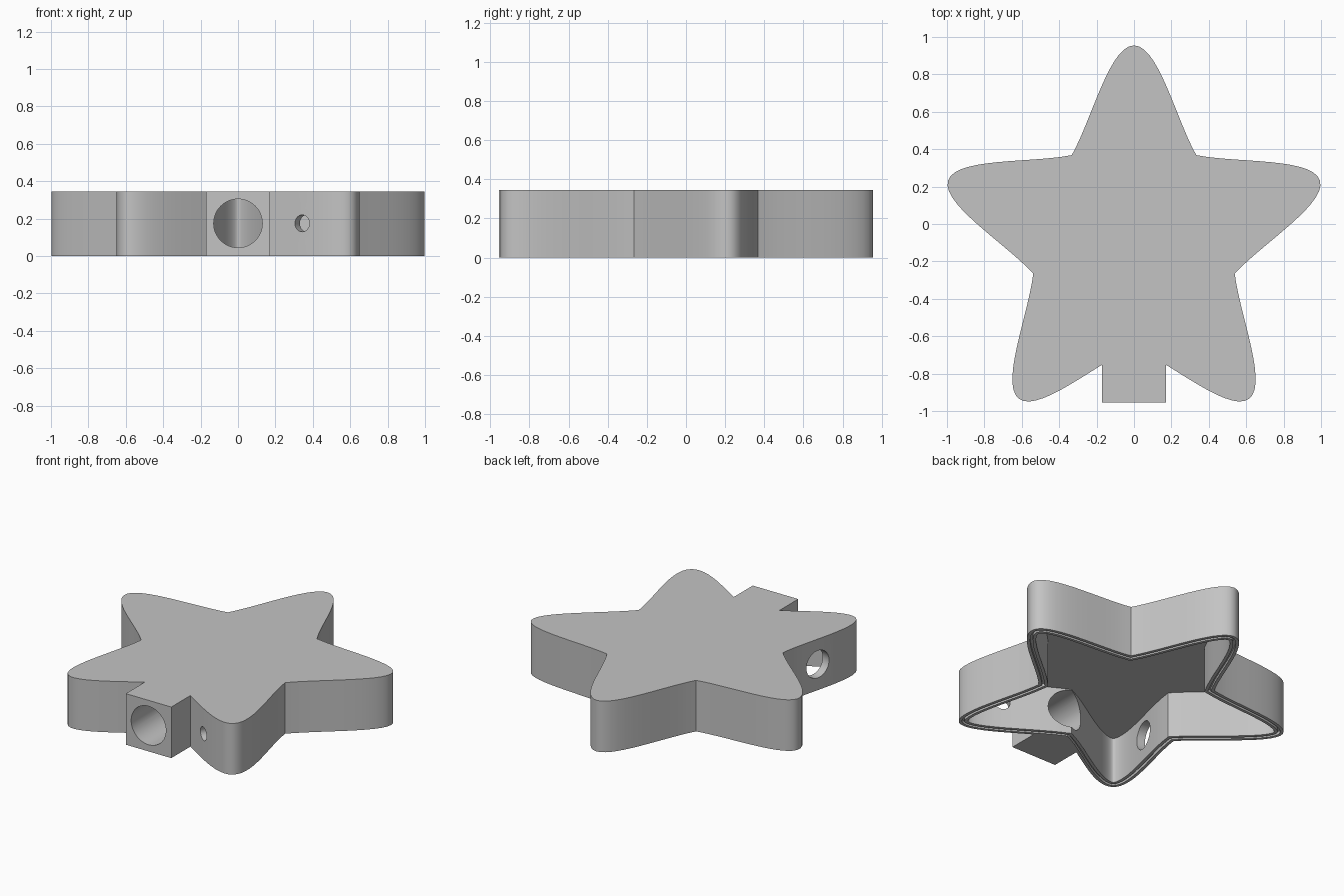
import bpy, bmesh, math
from mathutils import Vector, Matrix

cube = bpy.data.objects.get("Cube")
if cube:
    bpy.data.objects.remove(cube, do_unlink=True)

HEIGHT, CENTRE_Y, MID_Z = 0.345, -0.09, 0.175

grey = bpy.data.materials.new("plain grey")
grey.use_nodes = True
COLOUR = (0.55, 0.55, 0.55, 1)
grey.diffuse_color = COLOUR
grey.node_tree.nodes["Principled BSDF"].inputs["Base Color"].default_value = COLOUR


def make_object(name, bm):
    bmesh.ops.recalc_face_normals(bm, faces=bm.faces)
    mesh = bpy.data.meshes.new(name)
    bm.to_mesh(mesh)
    bm.free()
    mesh.materials.append(grey)
    obj = bpy.data.objects.new(name, mesh)
    bpy.context.collection.objects.link(obj)
    return obj


def stack(name, rings):
    """Join rings of equal point count and cap both ends."""
    bm = bmesh.new()
    loops = [[bm.verts.new(p) for p in ring] for ring in rings]
    n = len(loops[0])
    for a, b in zip(loops, loops[1:]):
        for i in range(n):
            j = (i + 1) % n
            bm.faces.new((a[i], a[j], b[j], b[i]))
    bm.faces.new(loops[0])
    bm.faces.new(loops[-1])
    return make_object(name, bm)


def star_outline(steps=14):
    """Five rounded arms, counter-clockwise, with sharp inner corners."""
    a, b, c, d = (Vector(p) for p in
                  ((0.458, 0.333), (0.65, 0.225), (1.045, 0.13), (1.045, 0)))
    half = []
    for i in range(steps + 1):
        t = i / steps
        s = 1 - t
        half.append(a * s**3 + b * 3 * s * s * t + c * 3 * s * t * t + d * t**3)
    # lower side out to the tip, then the upper side back towards the corner
    arm = [Vector((p.x, -p.y)) for p in half] + half[-2:0:-1]
    points = []
    for k in range(5):
        turn = Matrix.Rotation(math.pi / 2 + k * math.tau / 5, 2)
        points += [turn @ p + Vector((0, CENTRE_Y)) for p in arm]
    return points


def inset(points, dist):
    result = []
    for i, p in enumerate(points):
        e1 = (p - points[i - 1]).normalized()
        e2 = (points[(i + 1) % len(points)] - p).normalized()
        n1, n2 = Vector((-e1.y, e1.x)), Vector((-e2.y, e2.x))
        result.append(p + (n1 + n2) * dist / (1 + n1.dot(n2)))
    return result


def cutter(name, radius, location, direction, length):
    bm = bmesh.new()
    turn = Vector(direction).to_track_quat('Z', 'Y').to_matrix().to_4x4()
    bmesh.ops.create_cone(bm, cap_ends=True, segments=48, radius1=radius,
                          radius2=radius, depth=length,
                          matrix=Matrix.Translation(location) @ turn)
    obj = make_object(name, bm)
    obj.hide_render = True
    return obj


def combine(obj, other, operation):
    mod = obj.modifiers.new(other.name, 'BOOLEAN')
    mod.operation, mod.solver, mod.object = operation, 'EXACT', other
    bpy.context.view_layer.update()
    graph = bpy.context.evaluated_depsgraph_get()
    mesh = bpy.data.meshes.new_from_object(obj.evaluated_get(graph))
    obj.modifiers.clear()
    obj.data = mesh
    bpy.data.objects.remove(other, do_unlink=True)


# Hollow star shell, open below, with a shallow groove around the rim
outline = star_outline()
section = [(0, HEIGHT), (0, 0), (0.02, 0), (0.02, 0.02), (0.036, 0.02),
           (0.036, 0), (0.056, 0), (0.056, 0.31)]
star = stack("star_shell", [[(p.x, p.y, z) for p in inset(outline, d)]
                            for d, z in section])

# Square neck between the two lower arms
neck_shape = [(-0.17, -0.955), (0.17, -0.955), (0.17, -0.745),
              (0, -0.645), (-0.17, -0.745)]
neck = stack("neck_block", [[(x, y, z) for x, y in neck_shape]
                            for z in (0, HEIGHT)])
combine(star, neck, 'UNION')

# Neck bore, small hole and side hole
for hole in (cutter("neck_bore", 0.13, (0, -0.8, MID_Z), (0, 1, 0), 0.6),
             cutter("small_hole", 0.045, (0.345, -0.855, MID_Z), (0.47, 0.88, 0), 0.2),
             cutter("side_hole", 0.092, (-0.595, -0.55, MID_Z), (-0.98, 0.19, 0), 0.24)):
    combine(star, hole, 'DIFFERENCE')

bpy.ops.object.select_all(action='DESELECT')
star.select_set(True)
bpy.context.view_layer.objects.active = star
bpy.ops.object.shade_smooth_by_angle(angle=math.radians(28))
